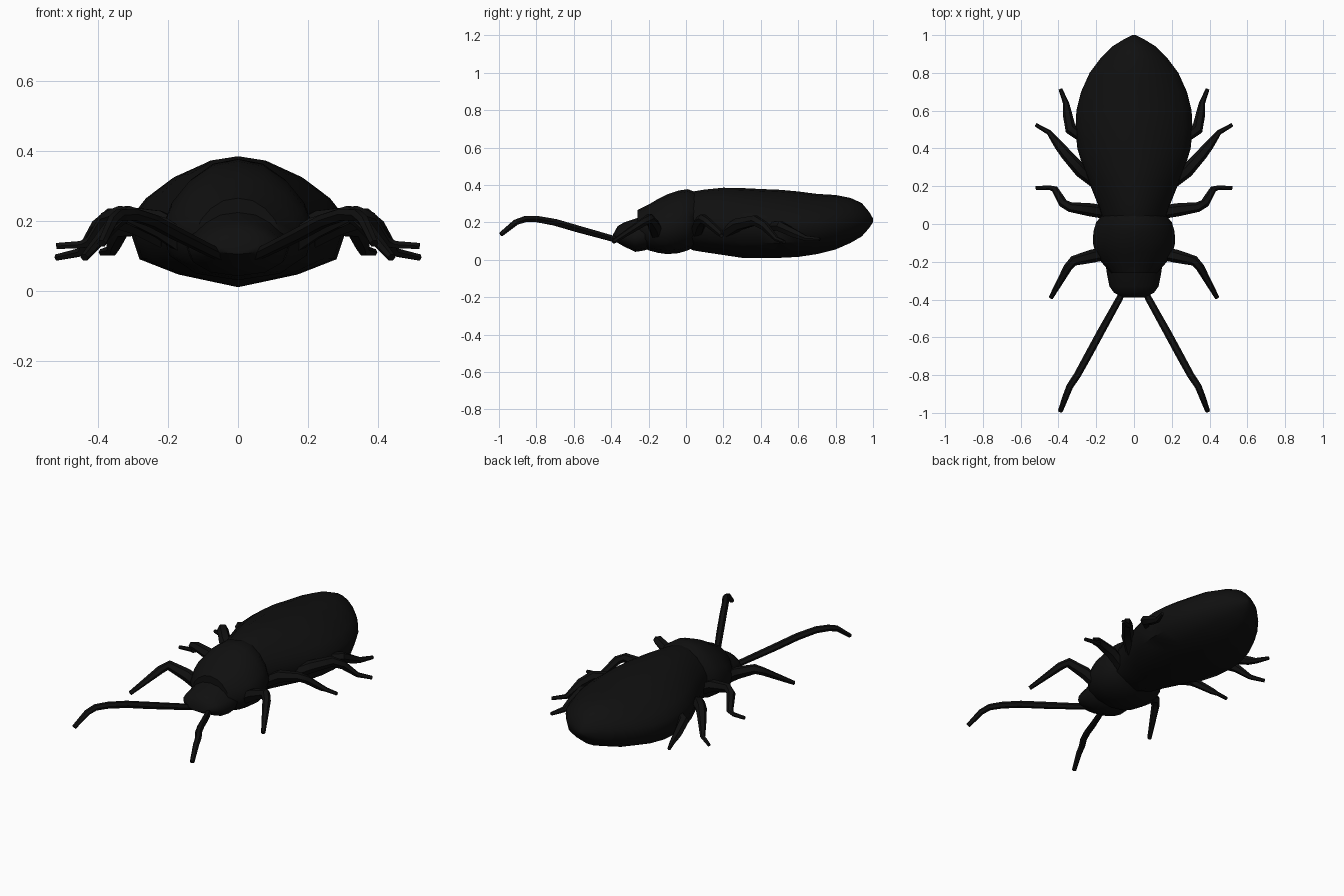
import bpy, bmesh, math
from mathutils import Vector

cube = bpy.data.objects.get("Cube")
if cube:
    bpy.data.objects.remove(cube)

# One glossy black shell colour
black = bpy.data.materials.new("shell_black")
black.use_nodes = True
black.diffuse_color = (0.005, 0.005, 0.005, 1)
black.node_tree.nodes["Principled BSDF"].inputs["Base Color"].default_value = black.diffuse_color


def loft(name, rings, mirrored=False):
    """Skin a list of equal-length point rings and cap both ends."""
    bm = bmesh.new()
    loops = [[bm.verts.new(p) for p in ring] for ring in rings]
    n = len(loops[0])
    for a, b in zip(loops, loops[1:]):
        for i in range(n):
            j = (i + 1) % n
            bm.faces.new((a[i], a[j], b[j], b[i]))
    bm.faces.new(loops[0])
    bm.faces.new(loops[-1])
    bmesh.ops.recalc_face_normals(bm, faces=bm.faces)
    mesh = bpy.data.meshes.new(name)
    bm.to_mesh(mesh)
    bm.free()
    mesh.materials.append(black)
    obj = bpy.data.objects.new(name, mesh)
    bpy.context.collection.objects.link(obj)
    if mirrored:
        obj.modifiers.new("Mirror", 'MIRROR')
    bpy.ops.object.select_all(action='DESELECT')
    obj.select_set(True)
    bpy.context.view_layer.objects.active = obj
    bpy.ops.object.shade_smooth_by_angle(angle=math.radians(50))
    return obj


def body(name, half_section, stations):
    """Loft a mirrored cross-section along y; stations are (y, half width, bottom, top)."""
    section = half_section + [(-x, z) for x, z in half_section[-2:0:-1]]
    loft(name, [[(x * w, y, lo + z * (hi - lo)) for x, z in section]
                for y, w, lo, hi in stations])


def limb(name, path, radii, sides=6):
    """Sweep a tapering tube along a path, on both sides of the body."""
    pts = [Vector(p) for p in path]
    rings = []
    for i, p in enumerate(pts):
        tangent = (pts[min(i + 1, len(pts) - 1)] - pts[max(i - 1, 0)]).normalized()
        side = tangent.cross(Vector((0, 0, 1))).normalized()
        up = side.cross(tangent)
        turns = [2 * math.pi * k / sides for k in range(sides)]
        rings.append([p + radii[i] * (side * math.cos(t) + up * math.sin(t)) for t in turns])
    loft(name, rings, mirrored=True)


# Domed back, rounded flank, shallow keel below
domed = [(0, 1), (.3, .97), (.6, .86), (.85, .7), (.97, .57), (1, .45), (.91, .22), (.55, .1), (0, 0)]
rounded = [(0, 1), (.35, .96), (.65, .83), (.88, .65), (1, .45), (.9, .22), (.55, .06), (0, 0)]

# Abdomen under the wing cases
body("abdomen", domed, [
    (-.03, .15, .08, .34), (.04, .17, .05, .365), (.1, .19, .04, .375), (.2, .23, .025, .385),
    (.3, .27, .01, .383), (.4, .3, .01, .378), (.5, .31, .01, .374), (.6, .305, .015, .365),
    (.7, .28, .03, .352), (.8, .235, .055, .346), (.88, .175, .09, .33), (.94, .115, .125, .303),
    (.98, .05, .17, .255), (1, .008, .2, .22)])

# Shield behind the head
body("thorax", rounded, [
    (-.26, .12, .09, .265), (-.2, .175, .05, .295), (-.15, .205, .037, .325), (-.1, .218, .03, .35),
    (-.04, .215, .035, .37), (.01, .2, .05, .377), (.05, .165, .07, .362)])

# Head
body("head", rounded, [
    (-.39, .055, .105, .135), (-.365, .105, .09, .18), (-.33, .13, .07, .2), (-.27, .142, .042, .22),
    (-.22, .15, .05, .24), (-.17, .14, .07, .25)])

# Antennae
limb("antenna",
     [(.05, -.34, .1), (.08, -.4, .115), (.18, -.58, .165), (.245, -.7, .2), (.3, -.8, .218),
      (.34, -.86, .217), (.36, -.91, .2), (.39, -.99, .135)],
     [.016, .018, .02, .02, .019, .018, .017, .013])

# Legs
limb("front_leg", [(.13, -.15, .12), (.22, -.17, .18), (.32, -.195, .22), (.35, -.23, .2), (.44, -.39, .095)],
     [.035, .035, .027, .023, .012])
limb("middle_leg", [(.14, .06, .15), (.23, .075, .2), (.34, .09, .22), (.375, .11, .205),
                    (.42, .185, .14), (.45, .193, .132), (.52, .19, .128)],
     [.035, .035, .026, .024, .018, .012, .01])
limb("rear_leg", [(.2, .22, .15), (.28, .28, .19), (.36, .37, .21), (.4, .42, .18),
                  (.45, .485, .11), (.52, .525, .095)],
     [.035, .035, .03, .025, .014, .01])
limb("hind_leg", [(.28, .46, .18), (.335, .5, .18), (.352, .58, .14), (.36, .64, .115), (.39, .715, .11)],
     [.025, .03, .025, .016, .01])
